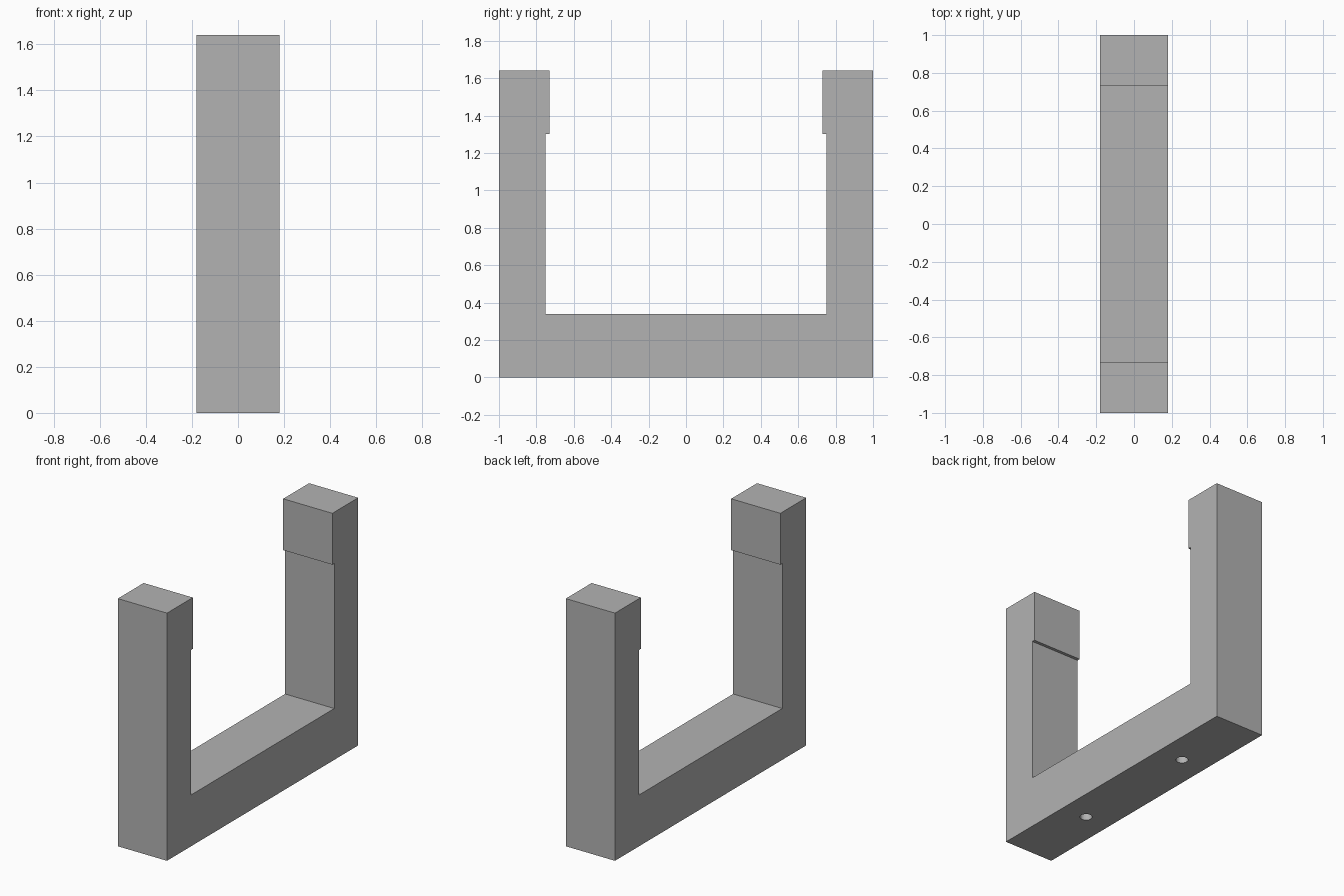
import bpy
import bmesh
from mathutils import Matrix

cube = bpy.data.objects.get("Cube")
if cube:
    bpy.data.objects.remove(cube, do_unlink=True)

HALF_WIDTH = 0.18
HOLE_RADIUS, HOLE_DEPTH, HOLE_Y = 0.037, 0.2, 0.455

# Single plain grey material
grey = bpy.data.materials.new("plain_grey")
grey.use_nodes = True
colour = (0.45, 0.45, 0.45, 1)
grey.diffuse_color = colour
grey.node_tree.nodes["Principled BSDF"].inputs["Base Color"].default_value = colour


def add_object(name, bm):
    bmesh.ops.recalc_face_normals(bm, faces=bm.faces)
    mesh = bpy.data.meshes.new(name)
    bm.to_mesh(mesh)
    bm.free()
    mesh.materials.append(grey)
    obj = bpy.data.objects.new(name, mesh)
    bpy.context.collection.objects.link(obj)
    return obj


# U-shaped bracket: half profile (y, z) with a gripping lip, mirrored in y
half = [(1, 0), (1, 1.64), (0.73, 1.64), (0.73, 1.3), (0.75, 1.3), (0.75, 0.34)]
profile = half + [(-y, z) for y, z in reversed(half)]
bm = bmesh.new()
face = bm.faces.new([bm.verts.new((-HALF_WIDTH, y, z)) for y, z in profile])
extruded = bmesh.ops.extrude_face_region(bm, geom=[face])["geom"]
verts = [v for v in extruded if isinstance(v, bmesh.types.BMVert)]
bmesh.ops.translate(bm, verts=verts, vec=(2 * HALF_WIDTH, 0, 0))
bracket = add_object("bracket", bm)

# Two blind screw holes in the underside
bm = bmesh.new()
for y in (-HOLE_Y, HOLE_Y):
    bmesh.ops.create_cone(
        bm, cap_ends=True, segments=32, radius1=HOLE_RADIUS, radius2=HOLE_RADIUS,
        depth=2 * HOLE_DEPTH, matrix=Matrix.Translation((0, y, 0)))
cutter = add_object("screw_hole_cutter", bm)
cutter.hide_render = True
cutter.hide_viewport = True

cut = bracket.modifiers.new("screw_holes", "BOOLEAN")
cut.operation = "DIFFERENCE"
cut.solver = "EXACT"
cut.object = cutter

# Smooth the hole walls while keeping the block edges sharp
bpy.context.view_layer.objects.active = bracket
bracket.select_set(True)
bpy.ops.object.shade_smooth_by_angle()
